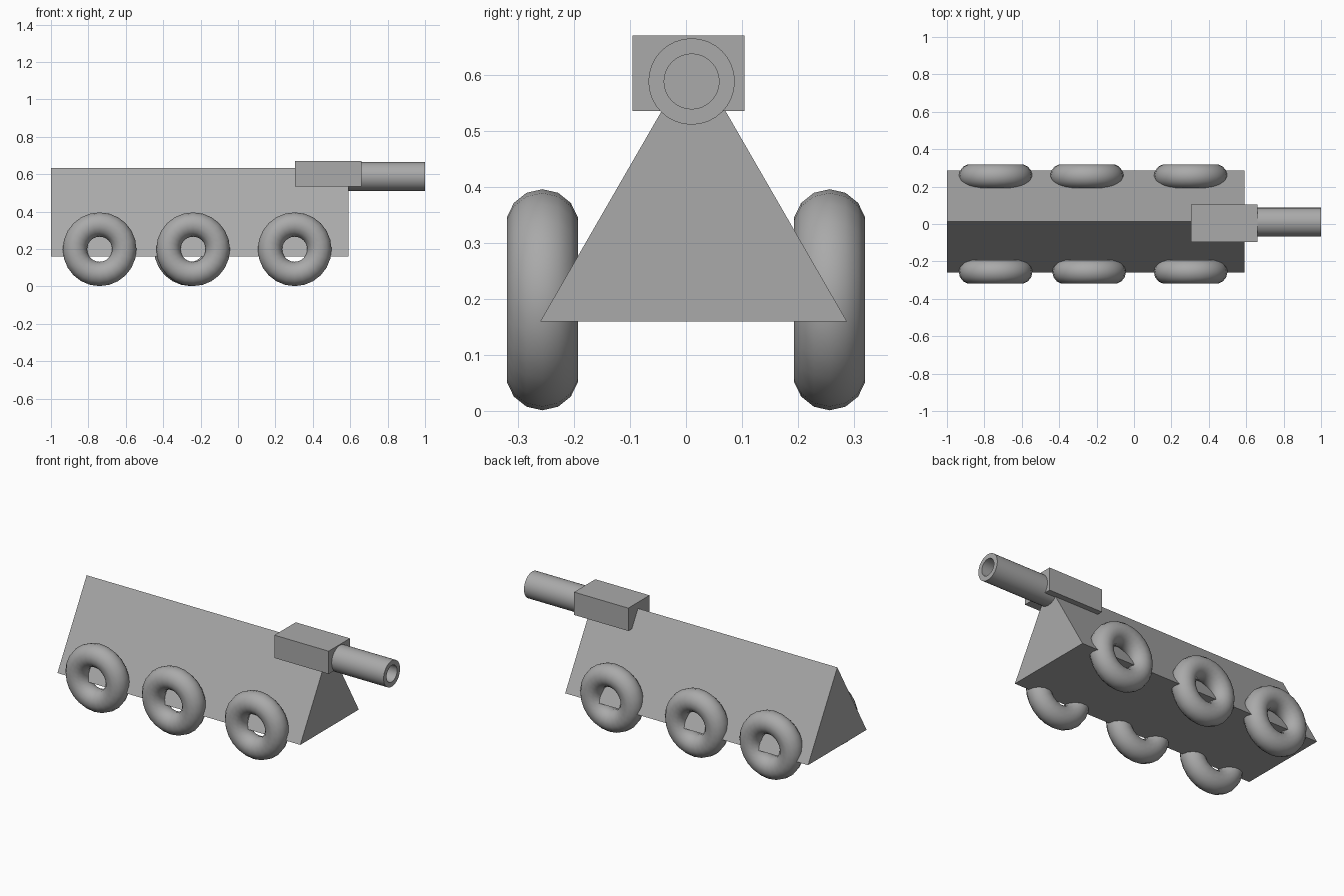
import bpy
import bmesh
import math
from mathutils import Matrix

cube = bpy.data.objects.get("Cube")
if cube:
    bpy.data.objects.remove(cube, do_unlink=True)

grey = bpy.data.materials.new("plain grey")
grey.use_nodes = True
colour = (0.4, 0.4, 0.4, 1)
grey.diffuse_color = colour
grey.node_tree.nodes["Principled BSDF"].inputs["Base Color"].default_value = colour


def finish(name, bm, smooth=False):
    """Turn a bmesh into a named grey object."""
    bmesh.ops.recalc_face_normals(bm, faces=bm.faces)
    mesh = bpy.data.meshes.new(name)
    bm.to_mesh(mesh)
    bm.free()
    mesh.materials.append(grey)
    obj = bpy.data.objects.new(name, mesh)
    bpy.context.collection.objects.link(obj)
    if smooth:
        bpy.ops.object.select_all(action="DESELECT")
        obj.select_set(True)
        bpy.context.view_layer.objects.active = obj
        bpy.ops.object.shade_smooth_by_angle(angle=math.radians(45))
    return obj


def extrude_x(name, profile, x0, x1):
    """Extrude a closed (y, z) profile along x."""
    bm = bmesh.new()
    face = bm.faces.new([bm.verts.new((x0, y, z)) for y, z in profile])
    ext = bmesh.ops.extrude_face_region(bm, geom=[face])
    verts = [v for v in ext["geom"] if isinstance(v, bmesh.types.BMVert)]
    bmesh.ops.translate(bm, verts=verts, vec=(x1 - x0, 0, 0))
    if face.is_valid is False or len(bm.faces) < len(profile) + 2:
        bm.faces.new([v for v in bm.verts if v not in verts])
    return finish(name, bm)


def lathe(name, profile, axis, centre, steps):
    """Spin a closed (radius, along) profile around the x or y axis."""
    bm = bmesh.new()
    pts = [bm.verts.new((r, 0, h)) for r, h in profile]
    edges = [bm.edges.new((a, b)) for a, b in zip(pts, pts[1:] + pts[:1])]
    bmesh.ops.spin(bm, geom=pts + edges, cent=(0, 0, 0), axis=(0, 0, 1),
                   angle=math.tau, steps=steps, use_merge=False)
    bmesh.ops.remove_doubles(bm, verts=bm.verts, dist=1e-4)
    turn = Matrix.Rotation(math.pi / 2, 4, "Y" if axis == "x" else "X")
    bmesh.ops.transform(bm, matrix=Matrix.Translation(centre) @ turn, verts=bm.verts)
    return finish(name, bm, smooth=True)


# Triangular prism hull
extrude_x("hull", [(-0.26, 0.16), (0.287, 0.16), (0.0135, 0.634)], -1.0, 0.59)

# Gun housing straddling the ridge
extrude_x("gun_housing", [(-0.095, 0.535), (0.104, 0.535),
                          (0.104, 0.67), (-0.095, 0.67)], 0.305, 0.66)

# Hollow barrel
half = 0.255
lathe("gun_barrel", [(0.049, -half), (0.077, -half), (0.077, half), (0.049, half)],
      "x", (1.0 - half, 0.01, 0.588), 32)

# Ring wheels, three on each side
sides = 14
tyre = [(0.132 + 0.065 * math.cos(math.tau * i / sides),
         0.065 * math.sin(math.tau * i / sides)) for i in range(sides)]
for side, y, middle in (("right", -0.256, -0.24), ("left", 0.256, -0.252)):
    for place, x in (("rear", -0.74), ("middle", middle), ("front", 0.303)):
        lathe(f"{place}_{side}_wheel", tyre, "y", (x, y, 0.199), 24)
